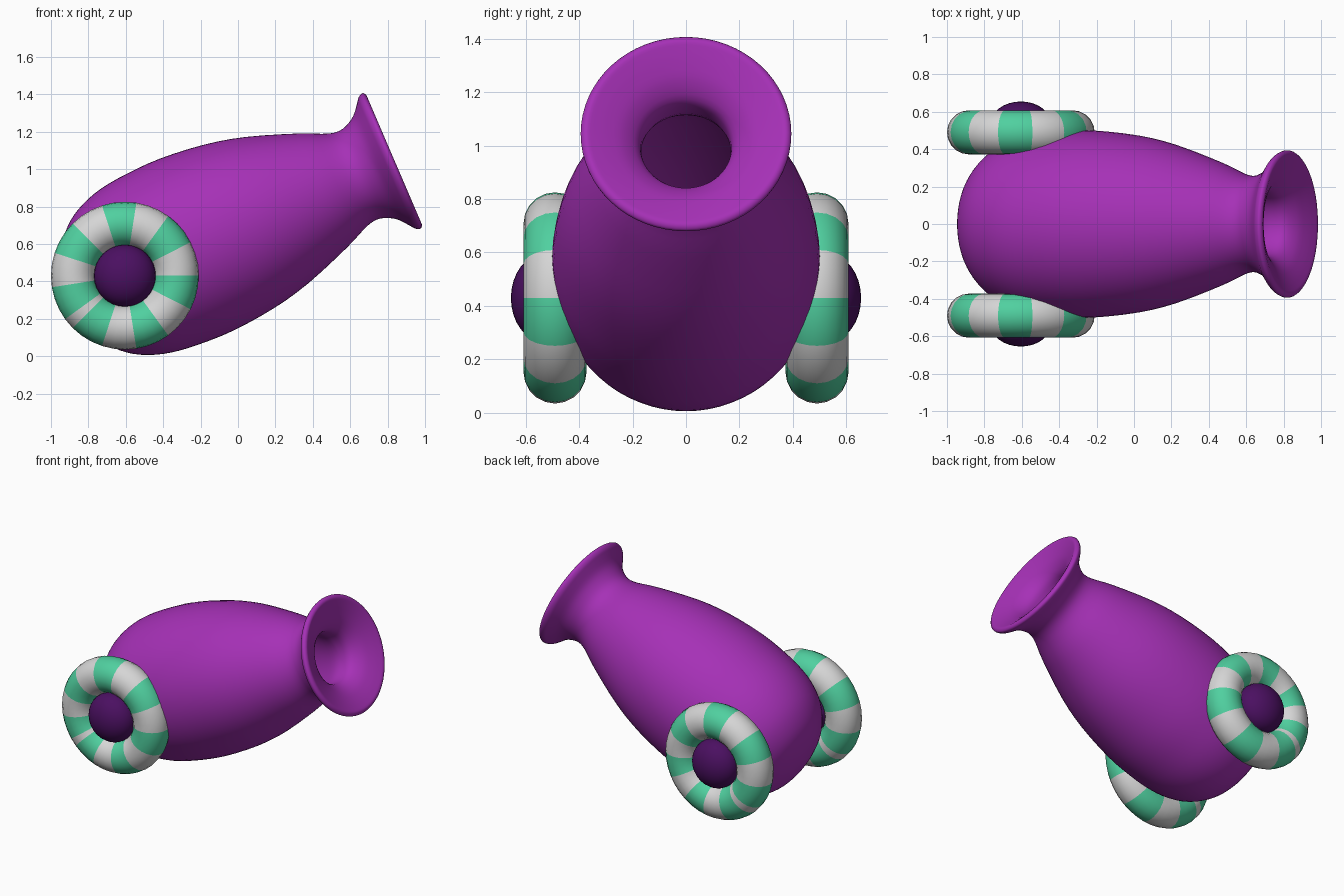
import bpy, bmesh, math
from mathutils import Matrix, Vector

if "Cube" in bpy.data.objects:
    bpy.data.objects.remove(bpy.data.objects["Cube"])


def material(name, rgb):
    m = bpy.data.materials.new(name)
    m.diffuse_color = (*rgb, 1)
    m.use_nodes = True
    m.node_tree.nodes["Principled BSDF"].inputs["Base Color"].default_value = m.diffuse_color
    return m


PURPLE = material("bright purple", (0.38, 0.03, 0.47))
DARK = material("dark purple", (0.07, 0.005, 0.12))
GREEN = material("mint green", (0.08, 0.63, 0.35))
WHITE = material("pale grey", (0.67, 0.67, 0.67))


def finish(name, bm, mats):
    bmesh.ops.recalc_face_normals(bm, faces=bm.faces)
    for f in bm.faces:
        f.smooth = True
    me = bpy.data.meshes.new(name)
    bm.to_mesh(me)
    bm.free()
    for m in mats:
        me.materials.append(m)
    ob = bpy.data.objects.new(name, me)
    bpy.context.collection.objects.link(ob)
    return ob


def smooth_path(pts, steps=3):
    # Catmull-Rom through the profile points
    p = [Vector(q) for q in pts]
    p = [p[0]] + p + [p[-1]]
    out = []
    for i in range(1, len(p) - 2):
        a, b, c, d = p[i - 1:i + 3]
        for k in range(steps):
            t = k / steps
            out.append(0.5 * (2 * b + (c - a) * t + (2 * a - 5 * b + 4 * c - d) * t * t
                              + (3 * b - a - 3 * c + d) * t ** 3))
    return out + [p[-1]]


# barrel: hollow lathe; (distance along axis from the mouth, radius)
outer = [(-1.88, 0), (-1.872, .10), (-1.847, .21), (-1.80, .30), (-1.72, .383),
         (-1.62, .44), (-1.50, .477), (-1.35, .495), (-1.15, .50), (-.90, .475),
         (-.68, .425), (-.42, .333), (-.30, .28), (-.24, .26), (-.19, .26), (-.14, .28),
         (-.10, .31), (-.06, .36), (-.04, .384), (-.015, .394), (0, .375)]
inner = [(-.008, .345), (-.03, .29), (-.06, .232), (-.11, .18), (-.17, .168),
         (-.25, .178), (-.42, .25), (-.70, .35), (-1.15, .42), (-1.50, .39),
         (-1.70, .27), (-1.79, .12), (-1.80, 0)]
SEG = 64
bm = bmesh.new()
rings = []
for s, r in smooth_path(outer + inner):
    if abs(r) < 1e-5:
        rings.append([bm.verts.new((0, 0, s))] * SEG)
    else:
        rings.append([bm.verts.new((r * math.cos(math.tau * j / SEG),
                                    r * math.sin(math.tau * j / SEG), s)) for j in range(SEG)])
for a, b in zip(rings, rings[1:]):
    for j in range(SEG):
        k = (j + 1) % SEG
        bm.faces.new(dict.fromkeys((a[j], a[k], b[k], b[j])))
bm.transform(Matrix.Translation((.835, 0, 1.05)) @ Matrix.Rotation(math.radians(66.75), 4, 'Y'))
finish("barrel", bm, [PURPLE])


# wheels: striped rings, stripes three segments wide, with a domed hub in each
def wheel(side, label):
    n, m, start = 40, 20, math.radians(225)
    centre = Vector((-.605, side * .49, .43))
    bm = bmesh.new()
    grid = []
    for i in range(n):
        a = start + math.tau * i / n
        row = []
        for j in range(m):
            b = math.tau * j / m
            r = .277 + .118 * math.cos(b)
            row.append(bm.verts.new(centre + Vector((r * math.cos(a), .118 * math.sin(b),
                                                     r * math.sin(a)))))
        grid.append(row)
    for i in range(n):
        p, q = grid[i], grid[(i + 1) % n]
        for j in range(m):
            k = (j + 1) % m
            bm.faces.new((p[j], p[k], q[k], q[j])).material_index = (i // 3) % 2
    finish(label + "_wheel", bm, [GREEN, WHITE])

    bm = bmesh.new()
    bmesh.ops.create_uvsphere(bm, u_segments=32, v_segments=16, radius=1)
    bm.transform(Matrix.Translation((-.605, side * .53, .43)) @ Matrix.Diagonal((.165, .125, .165, 1)))
    finish(label + "_hub", bm, [DARK])


wheel(-1, "front")
wheel(1, "back")
